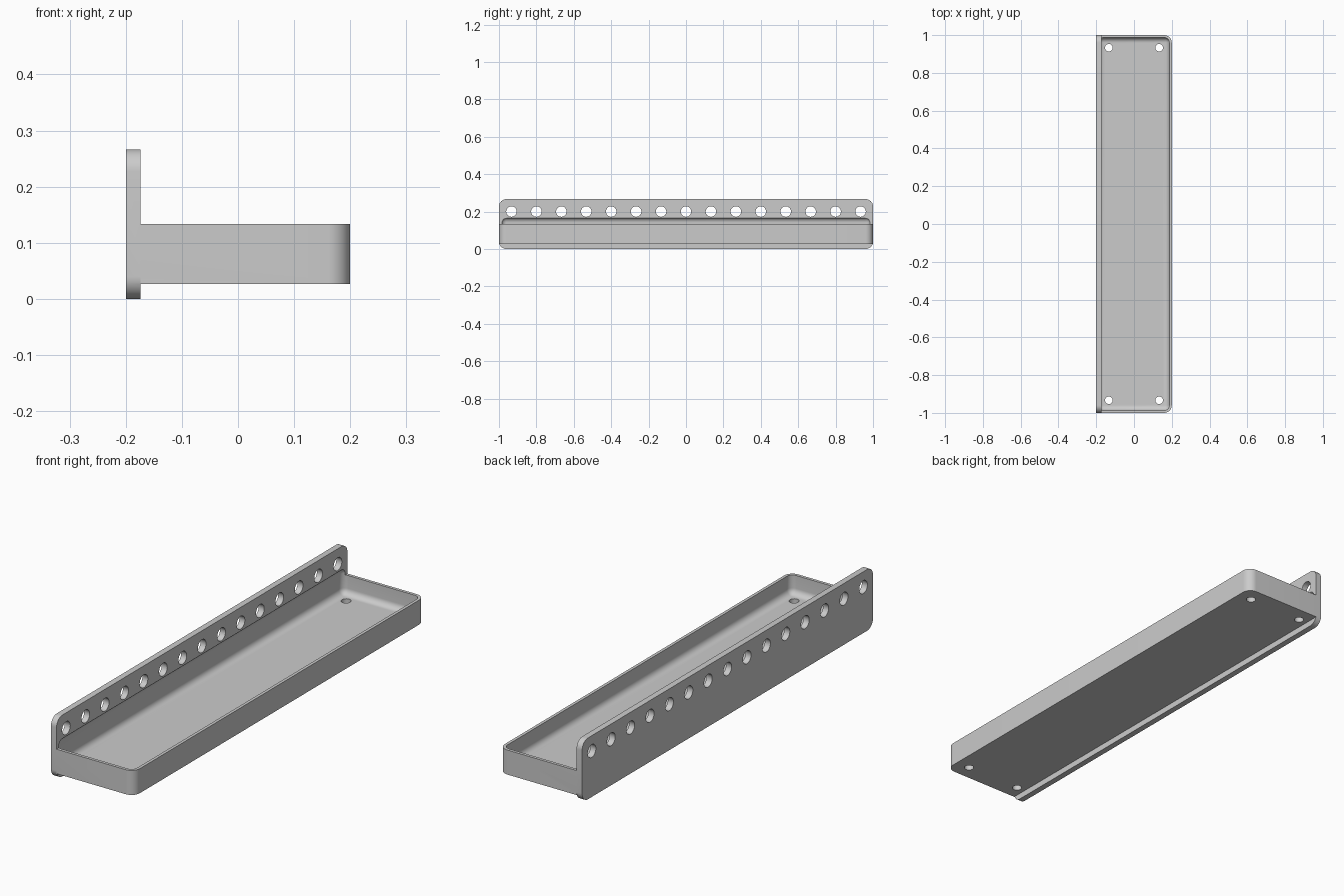
import bpy, bmesh, math
from mathutils import Matrix

if "Cube" in bpy.data.objects:
    bpy.data.objects.remove(bpy.data.objects["Cube"])

MM = 2 / 150                      # modelling unit: the shelf is 150 units long
grey = bpy.data.materials.new("plain grey")
grey.diffuse_color = (0.6, 0.6, 0.6, 1)
grey.use_nodes = True
grey.node_tree.nodes["Principled BSDF"].inputs["Base Color"].default_value = grey.diffuse_color


def block(name, lo, hi, radius, picks, segments=10):
    """Box from lo to hi; edges for which picks(a, b) is true are rounded."""
    bm = bmesh.new()
    bmesh.ops.create_cube(bm, size=1)
    for v in bm.verts:
        v.co = [(l if c < 0 else h) * MM for c, l, h in zip(v.co, lo, hi)]
    edges = [e for e in bm.edges if picks(e.verts[0].co, e.verts[1].co)]
    bmesh.ops.bevel(bm, geom=edges, offset=radius * MM, segments=segments,
                    profile=0.5, affect='EDGES')
    return finish(bm, name)


def drills(name, points, radius, depth, axis):
    """A row of cylinders, all in one mesh, used as a cutter."""
    bm = bmesh.new()
    turn = Matrix.Rotation(math.pi / 2, 4, 'Y') if axis == 'X' else Matrix()
    for p in points:
        bmesh.ops.create_cone(bm, cap_ends=True, segments=32, radius1=radius * MM,
                              radius2=radius * MM, depth=depth * MM,
                              matrix=Matrix.Translation([c * MM for c in p]) @ turn)
    return finish(bm, name)


def finish(bm, name):
    bmesh.ops.recalc_face_normals(bm, faces=bm.faces)
    mesh = bpy.data.meshes.new(name)
    bm.to_mesh(mesh)
    bm.free()
    mesh.materials.append(grey)
    ob = bpy.data.objects.new(name, mesh)
    bpy.context.collection.objects.link(ob)
    return ob


def combine(target, other, operation):
    bpy.context.view_layer.objects.active = target
    mod = target.modifiers.new(operation.lower(), 'BOOLEAN')
    mod.object, mod.operation, mod.solver = other, operation, 'EXACT'
    bpy.ops.object.modifier_apply(modifier=mod.name)
    bpy.data.objects.remove(other)


# Upright back plate with four rounded corners
shelf = block("tray_shelf", (-15, -75, 0), (-13, 75, 20), 3,
              lambda a, b: abs(a.x - b.x) > 0.001)

# Tray body, rounded on its two free vertical corners
body = block("tray_body", (-13, -75, 2), (15, 75, 10), 3,
             lambda a, b: abs(a.z - b.z) > 0.001 and a.x > 0)
combine(shelf, body, 'UNION')

# Pocket, rounded all over and biting a little into the plate
pocket = block("pocket_cutter", (-14, -74, 3.8), (14, 74, 12.6), 2,
               lambda a, b: True, 8)
combine(shelf, pocket, 'DIFFERENCE')

# Row of holes along the plate, and a drain hole in each floor corner
row = [(-14, (i - 7) * 10, 15) for i in range(15)]
combine(shelf, drills("plate_hole_cutter", row, 2.1, 6, 'X'), 'DIFFERENCE')
corners = [(x, y, 3) for x in (-10, 10) for y in (-70, 70)]
combine(shelf, drills("floor_hole_cutter", corners, 1.5, 6, 'Z'), 'DIFFERENCE')

# Smooth shading with sharp edges kept
bpy.ops.object.select_all(action='DESELECT')
shelf.select_set(True)
bpy.context.view_layer.objects.active = shelf
bpy.ops.object.shade_smooth_by_angle(angle=math.radians(30))
